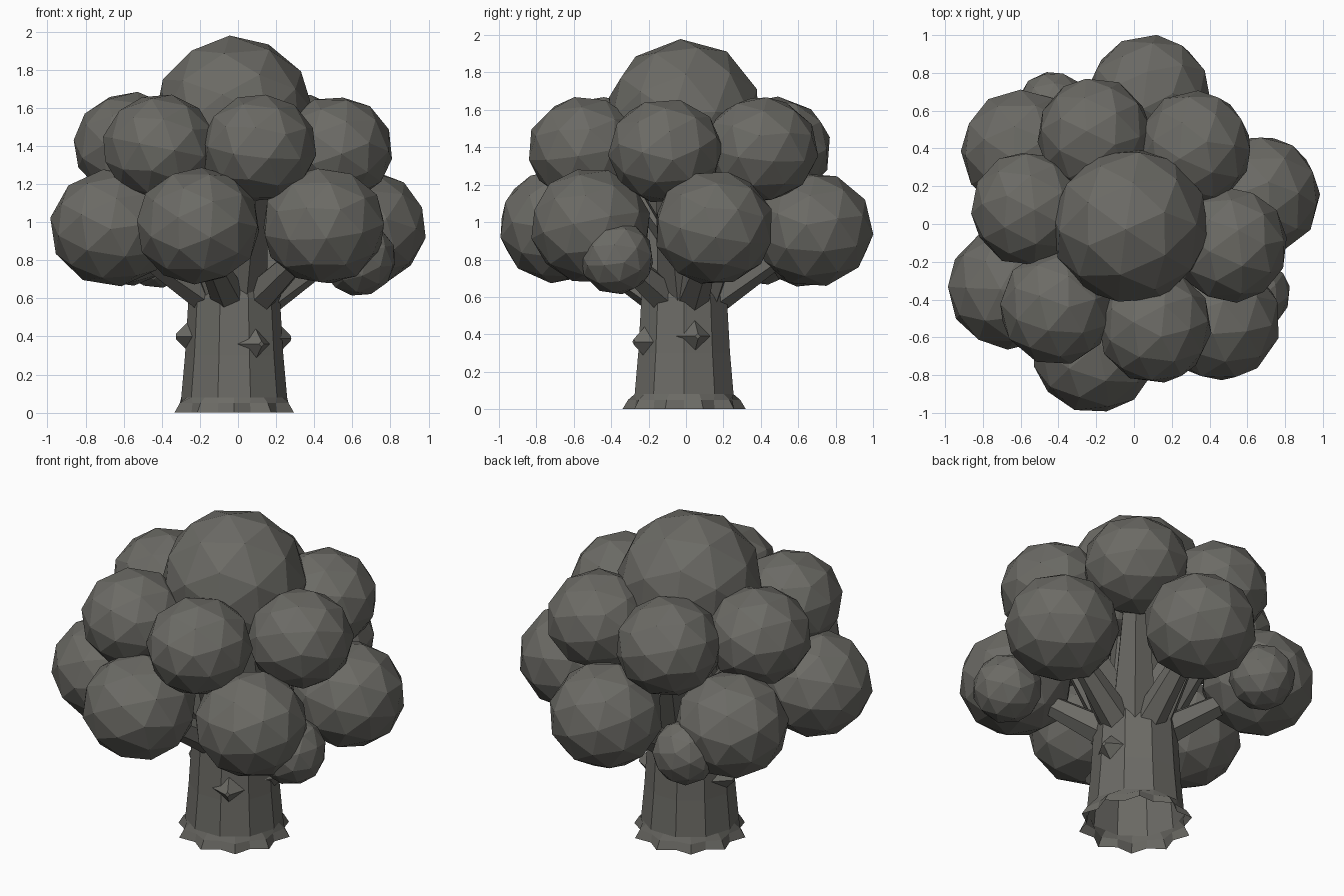
import bpy, bmesh, math, random
from mathutils import Vector, Euler

if "Cube" in bpy.data.objects:
    bpy.data.objects.remove(bpy.data.objects["Cube"])

random.seed(4)
mat = bpy.data.materials.new("dark_grey")
mat.diffuse_color = (0.148, 0.145, 0.13, 1)
mat.use_nodes = True
mat.node_tree.nodes["Principled BSDF"].inputs["Base Color"].default_value = mat.diffuse_color


def finish(bm, name):
    bmesh.ops.recalc_face_normals(bm, faces=bm.faces)
    me = bpy.data.meshes.new(name)
    bm.to_mesh(me)
    bm.free()
    me.materials.append(mat)
    ob = bpy.data.objects.new(name, me)
    bpy.context.collection.objects.link(ob)
    return ob


def leaf_ball(name, c, size):
    bm = bmesh.new()
    bmesh.ops.create_icosphere(bm, subdivisions=2, radius=1)
    rot = Euler([random.uniform(0, 6.28) for _ in range(3)]).to_matrix()
    for v in bm.verts:
        p = rot @ v.co
        v.co = Vector((c[i] + p[i] * size[i] for i in range(3)))
    return finish(bm, name)


def limb(name, a, b, r1, r2, sides=6):
    a, b = Vector(a), Vector(b)
    bm = bmesh.new()
    bmesh.ops.create_cone(bm, cap_ends=True, segments=sides, radius1=r1,
                          radius2=r2, depth=(b - a).length)
    ob = finish(bm, name)
    ob.rotation_mode = 'QUATERNION'
    ob.rotation_quaternion = (b - a).to_track_quat('Z', 'Y')
    ob.location = (a + b) / 2
    return ob


# Trunk: lofted rings with a jagged root flare, open underneath
CX, CY, N = -0.02, -0.01, 20
bm = bmesh.new()
rings = []
for z, r, tooth in [(0, 0.295, 0.035), (0.05, 0.28, 0.02), (0.08, 0.278, 0),
                    (0.3, 0.258, 0), (0.6, 0.24, 0), (0.72, 0.215, 0),
                    (0.95, 0.16, 0), (1.4, 0.11, 0)]:
    ring = []
    for i in range(N):
        a = 2 * math.pi * i / N
        rr = r + (tooth if i % 2 else -tooth * 0.5)
        if not tooth and i % 2:
            rr *= math.cos(2 * math.pi / N)
        ring.append(bm.verts.new((CX + rr * math.cos(a), CY + rr * math.sin(a), z)))
    rings.append(ring)
for lo, hi in zip(rings, rings[1:]):
    for i in range(N):
        j = (i + 1) % N
        bm.faces.new((lo[i], lo[j], hi[j], hi[i]))
bm.faces.new(rings[-1])
finish(bm, "trunk")

# Bark knots: broad low wedges on the trunk
for deg, z in [(180, 0.4), (14, 0.39), (-62, 0.36)]:
    a = math.radians(deg)
    d = Vector((math.cos(a), math.sin(a), 0))
    base = Vector((CX, CY, z)) + d * 0.2
    limb("bark_knot", base, base + d * 0.105, 0.12, 0.015, 4)

# Foliage: crown, upper tier, lower tier, small tufts
leaf_ball("crown_foliage", (-0.02, -0.01, 1.56), (0.42, 0.42, 0.42))

upper = [(-0.21, 0.47, 1.39), (0.32, 0.40, 1.39), (0.51, -0.11, 1.38),
         (0.11, -0.54, 1.39), (-0.41, -0.44, 1.39), (-0.56, 0.08, 1.40)]
for c in upper:
    leaf_ball("upper_foliage", c, (0.305, 0.31, 0.285))
    limb("upper_branch", (c[0] * 0.1, c[1] * 0.1, 0.58),
         (c[0] * 0.85, c[1] * 0.85, 1.28), 0.15, 0.07)

lower = [(0.08, 0.68, 0.96), (0.66, 0.15, 0.97), (0.45, -0.51, 0.98),
         (-0.21, -0.68, 0.98), (-0.66, -0.34, 0.97), (-0.59, 0.39, 0.97)]
for c in lower:
    leaf_ball("lower_foliage", c, (0.33, 0.325, 0.31))
    limb("lower_branch", (c[0] * 0.15, c[1] * 0.15, 0.57),
         (c[0] * 0.9, c[1] * 0.9, 0.9), 0.1, 0.05)

for c, r in [((0.63, -0.37, 0.81), 0.2), ((-0.43, 0.62, 0.84), 0.19)]:
    leaf_ball("foliage_tuft", c, (r, r, r))
